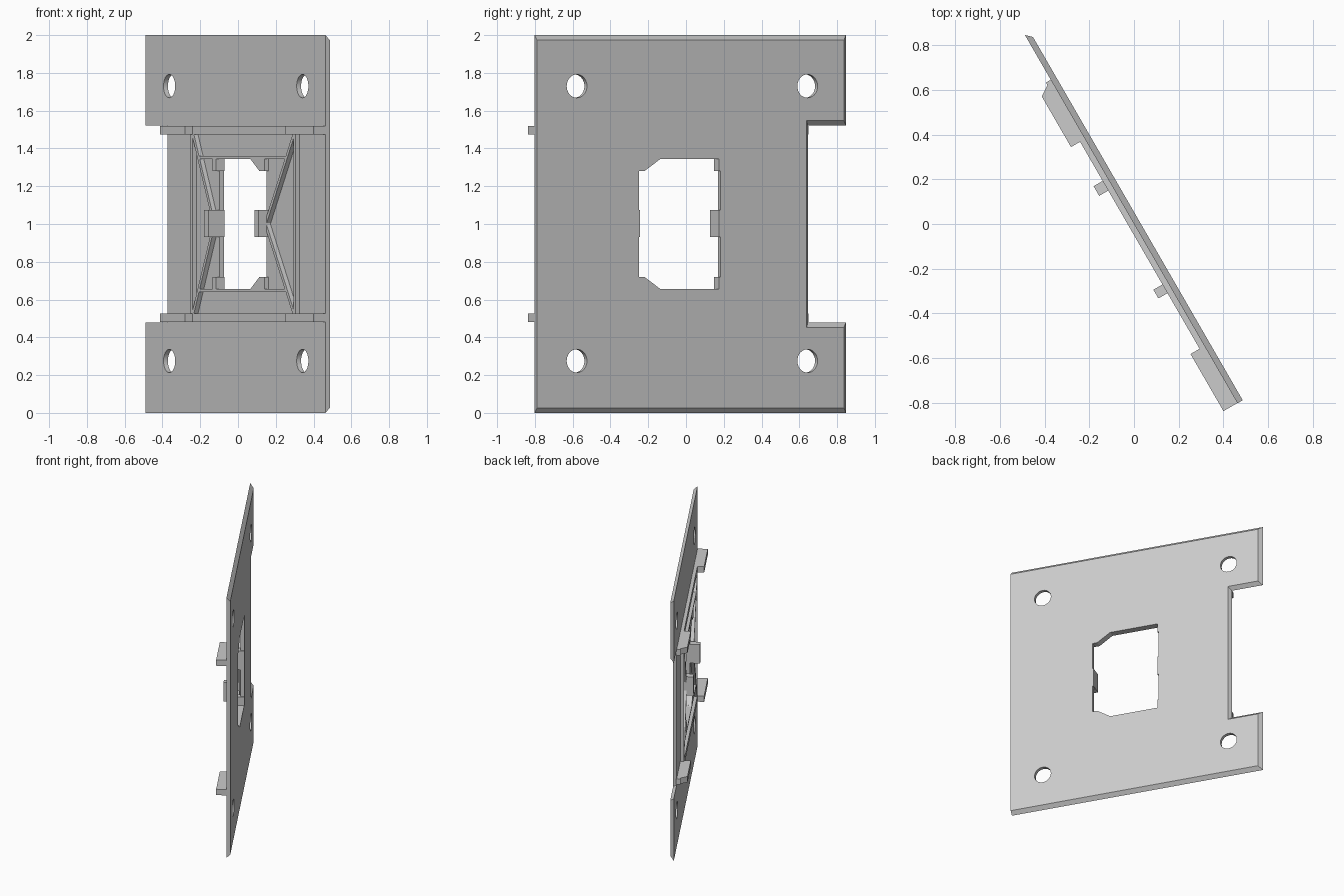
import bpy, bmesh, math
from mathutils import Vector

if "Cube" in bpy.data.objects:
    bpy.data.objects.remove(bpy.data.objects["Cube"], do_unlink=True)

GREY = (0.6, 0.6, 0.6, 1)
grey = bpy.data.materials.new("light grey")
grey.use_nodes = True
grey.diffuse_color = GREY
grey.node_tree.nodes["Principled BSDF"].inputs["Base Color"].default_value = GREY

TURN = math.radians(-60)   # the whole panel is turned about z
RIB = -0.025               # front of the ribs
CLIP = -0.072              # front of the clips
BACK = 0.027               # back of the plate


def loft(name, front, back, w0, w1):
    """Solid between two matching outlines (along, height) at two depths."""
    bm = bmesh.new()
    a = [bm.verts.new((u, w0, z)) for u, z in front]
    b = [bm.verts.new((u, w1, z)) for u, z in back]
    bm.faces.new(a)
    bm.faces.new(b[::-1])
    for i in range(len(a)):
        j = (i + 1) % len(a)
        bm.faces.new((a[j], a[i], b[i], b[j]))
    bmesh.ops.recalc_face_normals(bm, faces=bm.faces)
    mesh = bpy.data.meshes.new(name)
    bm.to_mesh(mesh)
    bm.free()
    mesh.materials.append(grey)
    ob = bpy.data.objects.new(name, mesh)
    ob.rotation_euler.z = TURN
    bpy.context.collection.objects.link(ob)
    return ob


def prism(name, outline, w0, w1):
    return loft(name, outline, outline, w0, w1)


def rect(u0, u1, z0, z1):
    return [(u0, z0), (u1, z0), (u1, z1), (u0, z1)]


def flip(outline):
    return [(u, 2 - z) for u, z in outline]


def pair(name, outline, w0, w1):
    """Upper part and its mirror image below mid height."""
    prism("upper_" + name, outline, w0, w1)
    prism("lower_" + name, flip(outline), w0, w1)


def strip(p, q, width):
    """Outline of a straight rib from p to q."""
    p, q = Vector(p), Vector(q)
    side = (q - p).orthogonal().normalized() * width / 2
    return [tuple(v) for v in (p - side, q - side, q + side, p + side)]


# plate with bevelled back edges and a notch in one side
def plate_outline(u0, notch, z0, notch_z):
    half = [(u0, notch_z), (u0, z0), (0.926, z0)]
    return ([(notch, notch_z)] + half + flip(half)[::-1] + [(notch, 2 - notch_z)])


plate = loft("plate", plate_outline(-0.977, -0.745, 0, 0.478),
             plate_outline(-0.95, -0.722, BACK, 0.453), 0, BACK)

# window and screw holes
half = [(-0.195, 1.345), (0.171, 1.345), (0.27, 1.28), (0.304, 1.28)]
cutters = [prism("window_cutter", half + flip(half)[::-1], -0.1, 0.1)]
for u in (-0.727, 0.683):
    for z in (0.275, 1.73):
        ring = [(u + 0.062 * math.cos(t * math.tau / 32), z + 0.062 * math.sin(t * math.tau / 32))
                for t in range(32)]
        cutters.append(prism("hole_cutter", ring, -0.1, 0.1))
bpy.context.view_layer.objects.active = plate
for cutter in cutters:
    mod = plate.modifiers.new("cut", "BOOLEAN")
    mod.operation = "DIFFERENCE"
    mod.solver = "EXACT"
    mod.object = cutter
    bpy.ops.object.modifier_apply(modifier=mod.name)
    bpy.data.objects.remove(cutter, do_unlink=True)
bpy.ops.object.select_all(action="DESELECT")
plate.select_set(True)
bpy.ops.object.shade_smooth_by_angle(angle=math.radians(30))

# rails above and below the window, with a clip at each end
pair("rail", rect(-0.745, 0.925, 1.475, 1.52), RIB, 0.005)
pair("end_clip", rect(0.63, 0.925, 1.475, 1.52), CLIP, 0.005)
for name, z in (("upper_slanted_clip", 1.475), ("lower_slanted_clip", 0.48)):
    loft(name, rect(-0.701, -0.439, z, z + 0.045),
         rect(-0.747, -0.439, z, z + 0.045), CLIP, 0.0)

# upright ribs
prism("left_upright_rib", rect(0.633, 0.653, 0.5, 1.5), RIB, 0.005)
prism("right_upright_rib", rect(-0.457, -0.439, 0.5, 1.5), RIB, 0.005)

# diagonal ribs running from the frame corners to the middle clips
pair("left_diagonal_rib", strip((0.633, 1.475), (0.338, 1.01), 0.02), RIB, 0.005)
pair("right_diagonal_rib", strip((-0.435, 1.475), (-0.225, 1.03), 0.02), RIB, 0.005)

# window rims and corner tabs
pair("window_rim", rect(-0.378, 0.558, 1.345, 1.36), RIB, 0.005)
pair("right_corner_tab", rect(-0.227, -0.187, 1.28, 1.35), RIB, 0.0265)
pair("left_corner_tab", [(0.171, 1.346), (0.27, 1.28), (0.323, 1.28), (0.323, 1.346)], RIB, 0.005)

# middle clips on both sides of the window
prism("right_middle_clip", rect(-0.237, -0.187, 0.93, 1.075), CLIP, 0.0265)
prism("left_middle_clip", rect(0.298, 0.343, 0.93, 1.075), CLIP, 0.0265)
